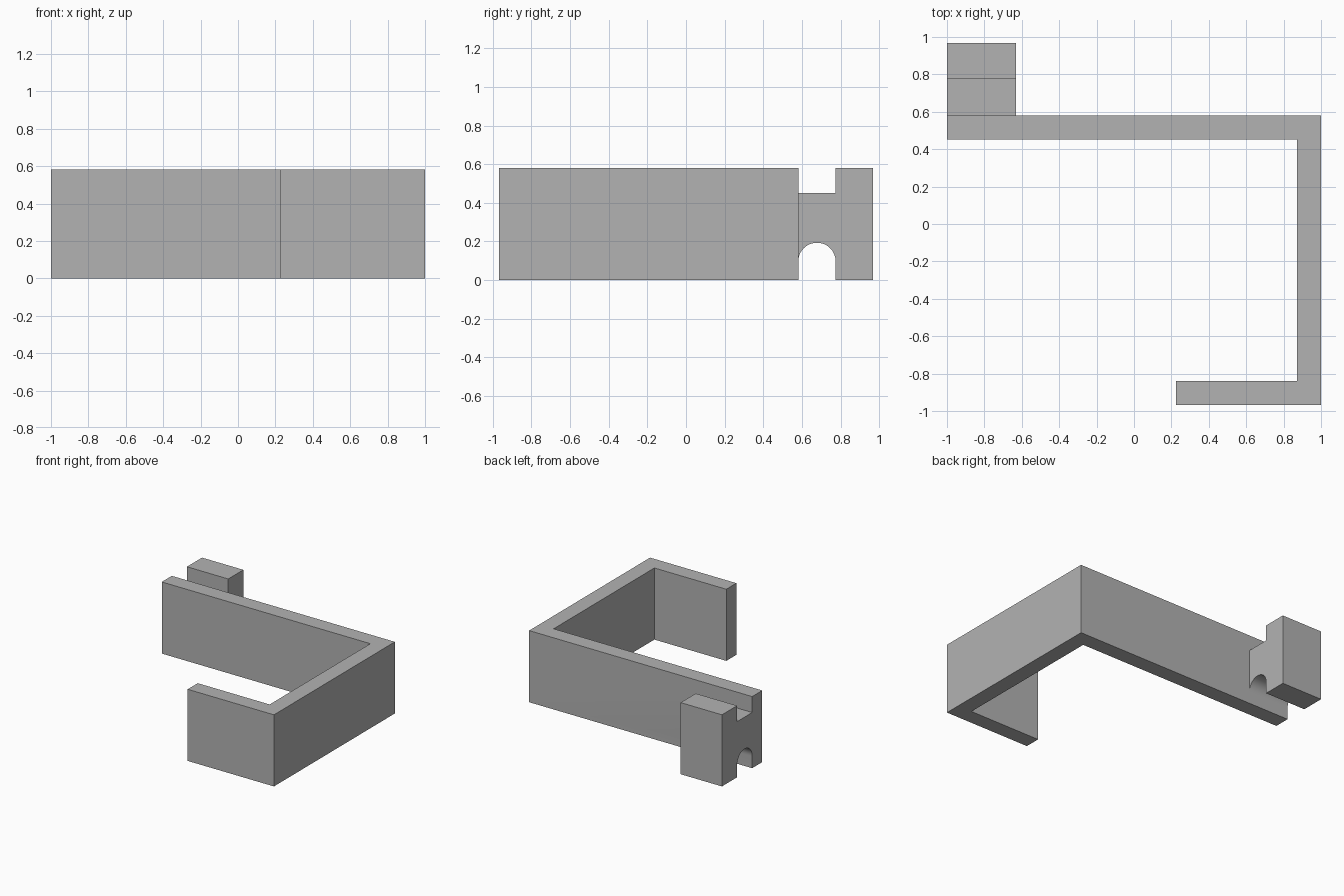
import bpy, bmesh, math
from mathutils import Vector

cube = bpy.data.objects.get("Cube")
if cube:
    bpy.data.objects.remove(cube, do_unlink=True)

U = 2 / 31           # design module: the part is 31 modules long
HEIGHT = 9 * U
BACK = 9 * U         # rear face of the long wall
END = 15 * U         # outermost front and rear faces
WALL = 2 * U
RADIUS = 1.5 * U     # arch under the bridge

grey = bpy.data.materials.new("plain grey")
grey.use_nodes = True
colour = (0.45, 0.45, 0.45, 1)
grey.diffuse_color = colour
grey.node_tree.nodes["Principled BSDF"].inputs["Base Color"].default_value = colour


def extrude_profile(name, points, direction):
    """Closed prism from an outline of 3D points."""
    bm = bmesh.new()
    face = bm.faces.new([bm.verts.new(p) for p in points])
    result = bmesh.ops.extrude_face_region(bm, geom=[face])
    moved = [g for g in result["geom"] if isinstance(g, bmesh.types.BMVert)]
    bmesh.ops.translate(bm, verts=moved, vec=Vector(direction))
    bmesh.ops.recalc_face_normals(bm, faces=bm.faces)
    mesh = bpy.data.meshes.new(name)
    bm.to_mesh(mesh)
    bm.free()
    mesh.materials.append(grey)
    obj = bpy.data.objects.new(name, mesh)
    bpy.context.collection.objects.link(obj)
    return obj


# Hooked wall: long rear run, side run and short front return
outline = [(-1, BACK), (-1, BACK - WALL), (1 - WALL, BACK - WALL),
           (1 - WALL, WALL - END), (1 - 12 * U, WALL - END),
           (1 - 12 * U, -END), (1, -END), (1, BACK)]
bracket = extrude_profile("bracket", [(x, y, 0) for x, y in outline], (0, 0, HEIGHT))

# Rear post with an arched bridge, its root embedded in the wall
mid = BACK + RADIUS
arch = [(mid + RADIUS * math.cos(a), RADIUS + RADIUS * math.sin(a))
        for a in (math.pi * i / 24 for i in range(25))]
post_y = BACK + 2 * RADIUS
root_y = BACK - U
side = [(post_y, 0)] + arch + [(root_y, RADIUS), (root_y, 7 * U),
        (post_y, 7 * U), (post_y, HEIGHT), (END, HEIGHT), (END, 0)]
post = extrude_profile("rear_post", [(-1, y, z) for y, z in side], (0.37, 0, 0))

# Fuse both into one solid
union = bracket.modifiers.new("fuse post", "BOOLEAN")
union.operation = "UNION"
union.solver = "EXACT"
union.object = post
bpy.ops.object.select_all(action="DESELECT")
bracket.select_set(True)
bpy.context.view_layer.objects.active = bracket
bpy.ops.object.modifier_apply(modifier=union.name)
bpy.data.objects.remove(post, do_unlink=True)
bpy.ops.object.shade_smooth_by_angle(angle=math.radians(30))
